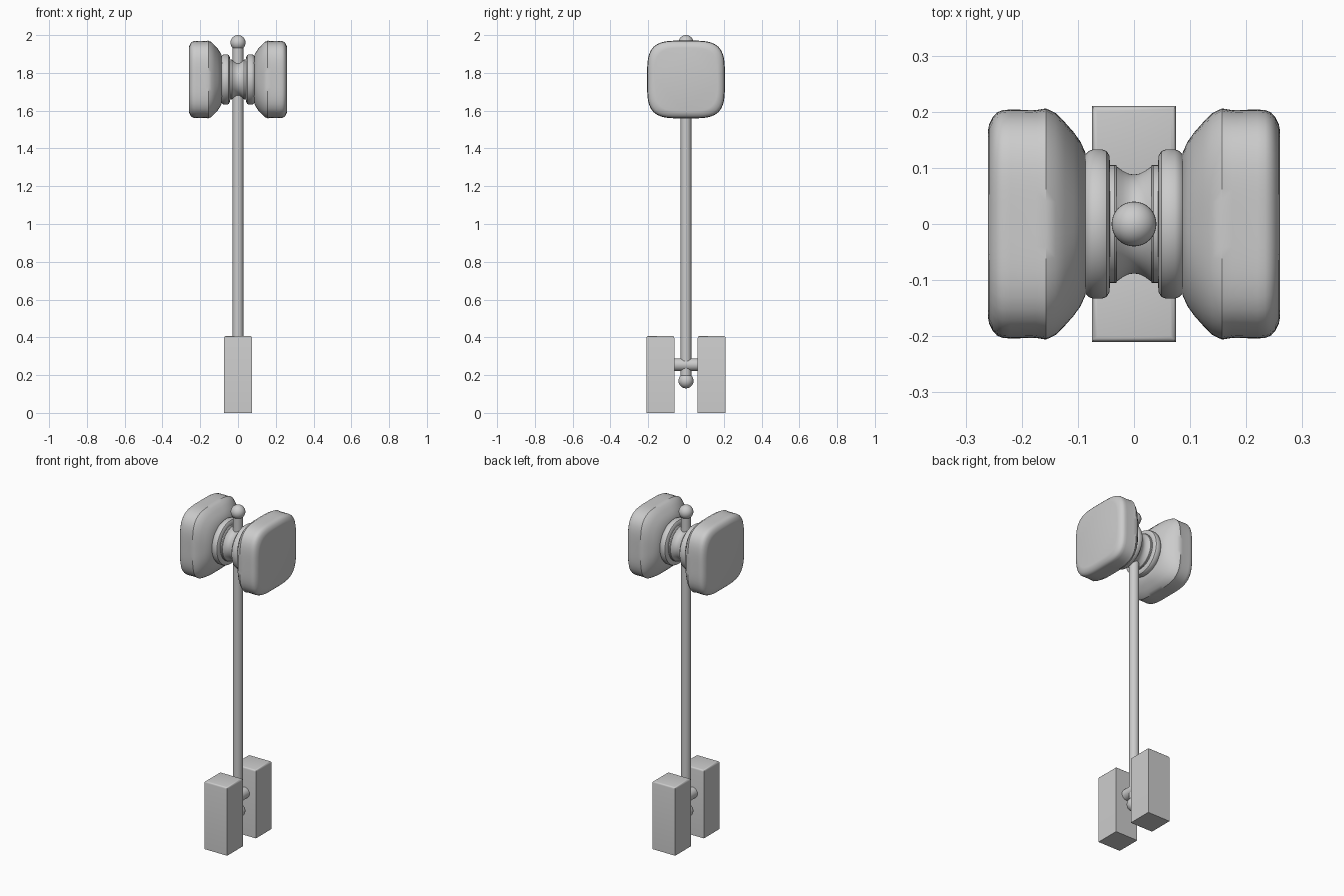
import bpy, bmesh, math

if "Cube" in bpy.data.objects:
    bpy.data.objects.remove(bpy.data.objects["Cube"])

HEAD_Z = 1.765


def finish(name, bm, angle=35):
    bmesh.ops.recalc_face_normals(bm, faces=bm.faces)
    me = bpy.data.meshes.new(name)
    bm.to_mesh(me)
    bm.free()
    ob = bpy.data.objects.new(name, me)
    bpy.context.collection.objects.link(ob)
    bpy.ops.object.select_all(action='DESELECT')
    ob.select_set(True)
    bpy.context.view_layer.objects.active = ob
    bpy.ops.object.shade_smooth_by_angle(angle=math.radians(angle))
    return ob


def loft_x(name, stations, side=1, n=64):
    """Skin superellipse rings (x, radius, exponent) along the x axis."""
    bm = bmesh.new()
    rings = []
    for x, r, e in stations:
        ring = []
        for i in range(n):
            a = 2 * math.pi * i / n
            c, s = math.cos(a), math.sin(a)
            k = r / (abs(c) ** e + abs(s) ** e) ** (1 / e)
            ring.append(bm.verts.new((side * x, k * c, HEAD_Z + k * s)))
        rings.append(ring)
    for a, b in zip(rings, rings[1:]):
        for i in range(n):
            j = (i + 1) % n
            bm.faces.new((a[i], a[j], b[j], b[i]))
    bm.faces.new(rings[0])
    bm.faces.new(rings[-1])
    return finish(name, bm)


def rod(name, a, b, r):
    bpy.ops.mesh.primitive_cylinder_add(
        vertices=32, radius=r, depth=abs(b[1] - a[1]) + abs(b[2] - a[2]),
        location=[(p + q) / 2 for p, q in zip(a, b)],
        rotation=(math.pi / 2 if a[1] != b[1] else 0, 0, 0))
    bpy.context.object.name = name
    bpy.ops.object.shade_smooth_by_angle(angle=math.radians(35))


def ball(name, z, r):
    bpy.ops.mesh.primitive_uv_sphere_add(segments=32, ring_count=16, radius=r, location=(0, 0, z))
    bpy.context.object.name = name
    bpy.ops.object.shade_smooth()


# hammer blocks: rounded-square face tapering to a round neck
BLOCK = [(.26, .168, 3.6), (.258, .178, 3.8), (.252, .190, 3.9), (.244, .199, 4),
         (.234, .203, 4), (.22, .204, 4), (.175, .203, 4), (.157, .206, 3.9),
         (.14, .198, 3.6), (.123, .181, 3.2), (.107, .163, 2.8), (.095, .146, 2.4),
         (.087, .128, 2.1), (.082, .10, 2)]
# rounded collars between blocks and spool
COLLAR = [(.043, .112, 2), (.044, .122, 2), (.049, .130, 2), (.057, .133, 2),
          (.073, .133, 2), (.081, .130, 2), (.088, .122, 2), (.095, .11, 2)]
for label, s in (("left", -1), ("right", 1)):
    loft_x("hammer_block_" + label, BLOCK, s)
    loft_x("collar_" + label, COLLAR, s)
    # thin lip at the end of the spool
    loft_x("spool_lip_" + label, [(.031, .105, 2), (.055, .105, 2)], s)

# waisted spool around the handle
loft_x("spool", [(x / 100, .106 - .018 * math.cos(math.pi * x / 7), 2)
                 for x in (-3.5, -2.8, -2, -1, 0, 1, 2, 2.8, 3.5)])

# handle with a ball on each end
rod("handle", (0, 0, .17), (0, 0, 1.96), .028)
ball("handle_top_ball", 1.96, .04)
ball("handle_bottom_ball", .17, .04)

# axle between the posts
rod("axle", (0, -.08, .255), (0, .08, .255), .033)

# posts with softened top edges
for label, s in (("front", -1), ("back", 1)):
    bm = bmesh.new()
    bmesh.ops.create_cube(bm, size=1)
    for v in bm.verts:
        v.co.x *= .15
        v.co.y = v.co.y * .148 + s * .136
        v.co.z = (v.co.z + .5) * .407
    top = [e for e in bm.edges if all(v.co.z > .2 for v in e.verts)]
    bmesh.ops.bevel(bm, geom=top, offset=.01, segments=3, profile=.5, affect='EDGES')
    finish("post_" + label, bm)
